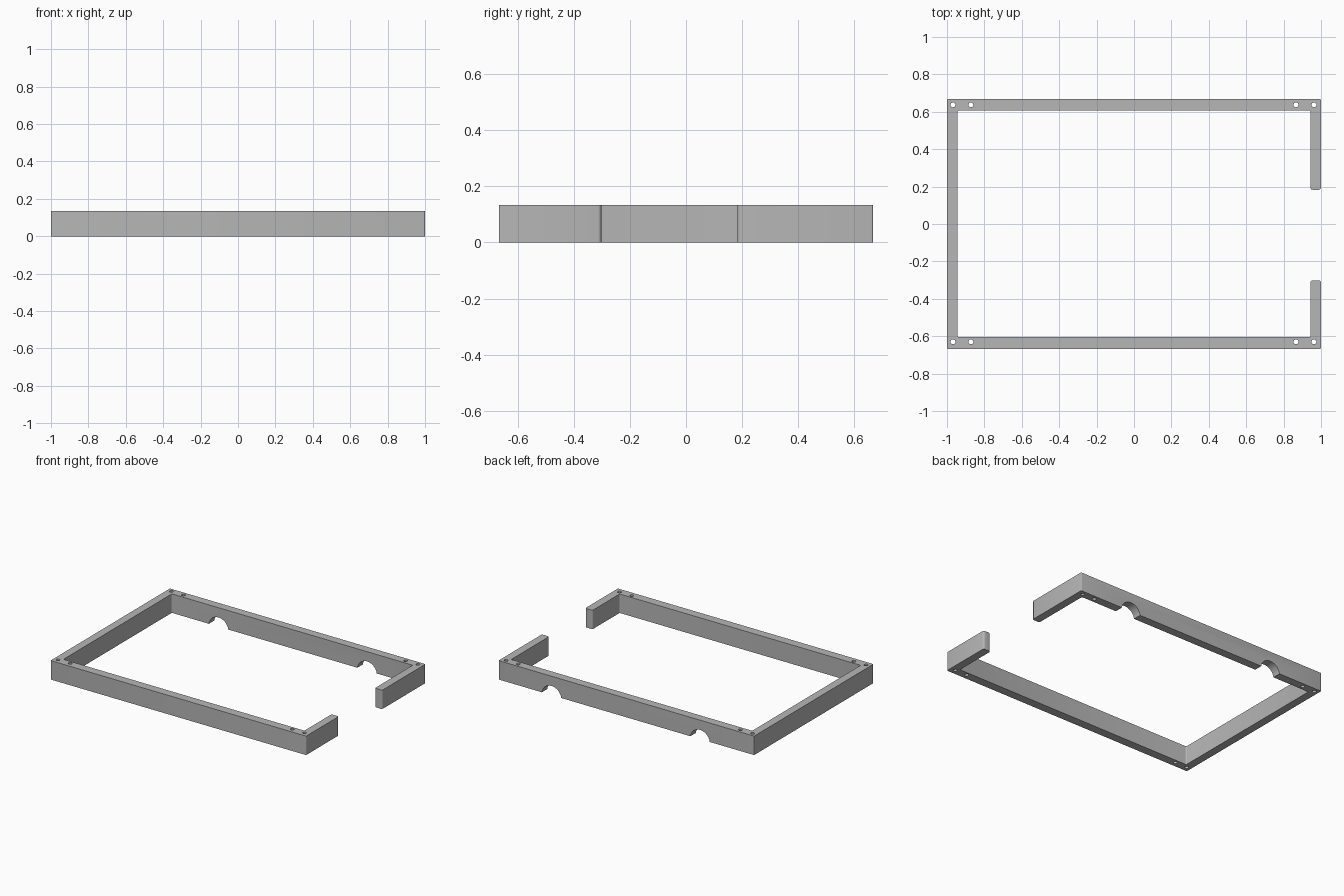
import bpy, bmesh, math
from mathutils import Matrix, Vector

if "Cube" in bpy.data.objects:
    bpy.data.objects.remove(bpy.data.objects["Cube"])

HEIGHT = 0.134

grey = bpy.data.materials.new("light grey")
grey.diffuse_color = (0.47, 0.47, 0.47, 1)
grey.use_nodes = True
grey.node_tree.nodes["Principled BSDF"].inputs["Base Color"].default_value = grey.diffuse_color


def add_object(name, bm):
    bmesh.ops.recalc_face_normals(bm, faces=bm.faces)
    mesh = bpy.data.meshes.new(name)
    bm.to_mesh(mesh)
    bm.free()
    mesh.materials.append(grey)
    obj = bpy.data.objects.new(name, mesh)
    bpy.context.collection.objects.link(obj)
    return obj


def round_corner(prev, corner, nxt, radius, steps=4):
    """Points of a fillet at a right-angled corner."""
    if radius == 0:
        return [corner]
    a = (prev - corner).normalized() * radius
    b = (nxt - corner).normalized() * radius
    centre = corner + a + b
    angles = [i * math.pi / 2 / steps for i in range(steps + 1)]
    return [centre - b * math.cos(t) - a * math.sin(t) for t in angles]


# Open frame outline: x, y, corner radius
outline = [
    (1.0, 0.183, 0.012), (1.0, 0.667, 0.006), (-1.0, 0.667, 0.004),
    (-1.0, -0.667, 0.004), (1.0, -0.667, 0.006), (1.0, -0.302, 0.012),
    (0.943, -0.302, 0.012), (0.943, -0.605, 0.008), (-0.943, -0.605, 0.008),
    (-0.943, 0.607, 0.008), (0.943, 0.607, 0.008), (0.943, 0.183, 0.012),
]
corners = [Vector((x, y, 0)) for x, y, r in outline]
bm = bmesh.new()
points = []
for i, (x, y, r) in enumerate(outline):
    points += round_corner(corners[i - 1], corners[i], corners[(i + 1) % len(corners)], r)
base = bm.faces.new([bm.verts.new(p) for p in points])
top = bmesh.ops.extrude_face_region(bm, geom=[base])["geom"]
bmesh.ops.translate(bm, vec=(0, 0, HEIGHT),
                    verts=[v for v in top if isinstance(v, bmesh.types.BMVert)])
frame = add_object("frame", bm)


def cylinder(bm, radius, length, matrix, sides):
    bmesh.ops.create_cone(bm, cap_ends=True, segments=sides, radius1=radius,
                          radius2=radius, depth=length, matrix=matrix)


# Screw holes through the corners and arched notches under the back rail
bm = bmesh.new()
for x in (-0.968, -0.872, 0.866, 0.962):
    for y in (-0.63, 0.637):
        cylinder(bm, 0.013, 0.4, Matrix.Translation((x, y, HEIGHT / 2)), 20)
for x in (-0.577, 0.585):
    turn = Matrix.Rotation(math.pi / 2, 4, 'X')
    cylinder(bm, 0.077, 0.2, Matrix.Translation((x, 0.637, -0.012)) @ turn, 48)
cutter = add_object("hole_cutter", bm)
cutter.hide_render = True

# Cut the frame, then drop the helper
mod = frame.modifiers.new("holes", 'BOOLEAN')
mod.operation = 'DIFFERENCE'
mod.solver = 'EXACT'
mod.object = cutter
bpy.context.view_layer.objects.active = frame
frame.select_set(True)
bpy.ops.object.modifier_apply(modifier=mod.name)
bpy.data.objects.remove(cutter)
bpy.ops.object.shade_smooth_by_angle(angle=math.radians(30))
